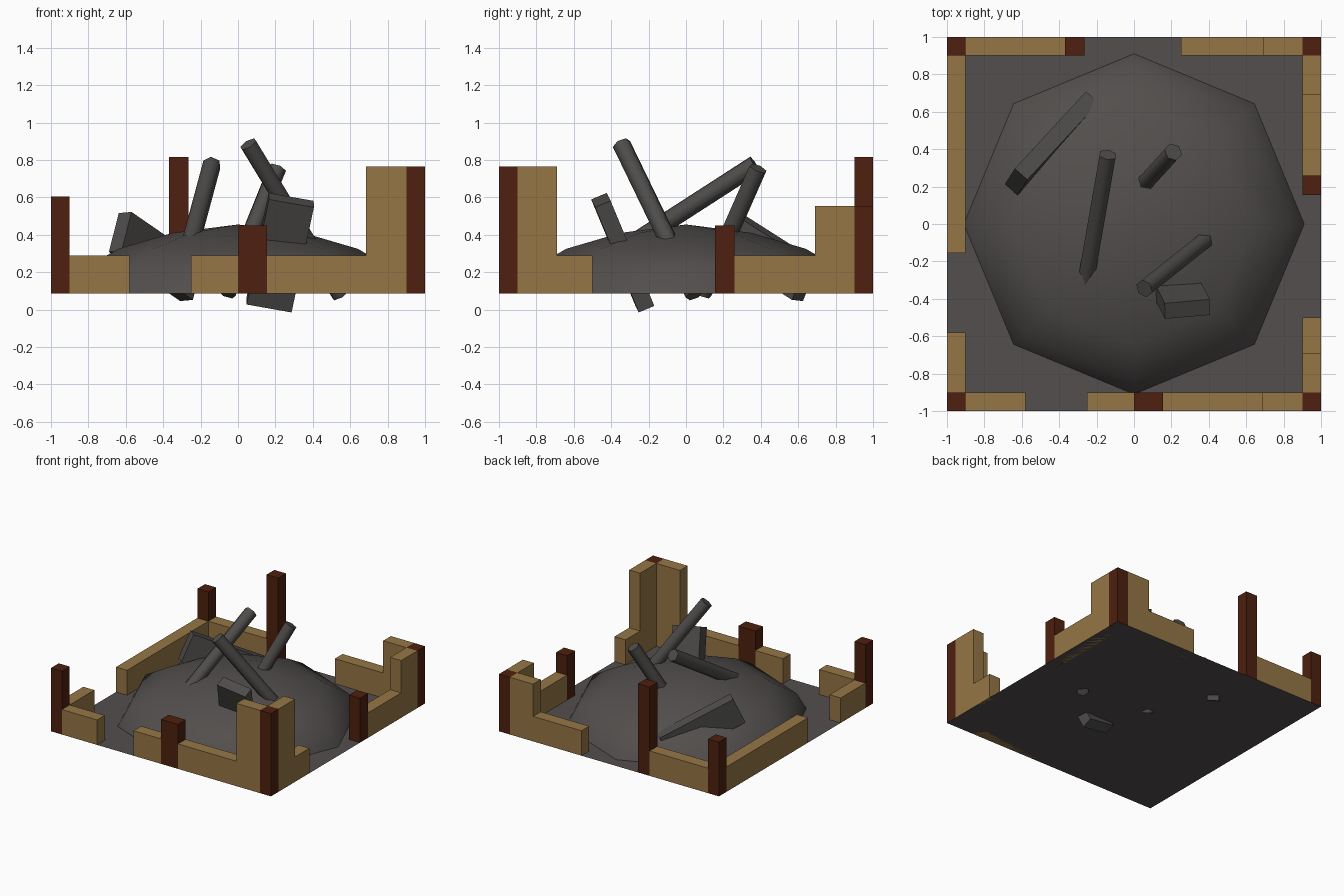
import bpy, bmesh, math
from mathutils import Vector, Matrix

if "Cube" in bpy.data.objects:
    bpy.data.objects.remove(bpy.data.objects["Cube"])


def material(name, rgb):
    m = bpy.data.materials.new(name)
    m.diffuse_color = (*rgb, 1)
    m.use_nodes = True
    m.node_tree.nodes["Principled BSDF"].inputs["Base Color"].default_value = m.diffuse_color
    return m


TAN = material("tan_plaster", (0.30, 0.18, 0.06))
WOOD = material("dark_timber", (0.077, 0.0144, 0.0045))
ASH = material("ash_grey", (0.084, 0.077, 0.074))
CHAR = material("charred_grey", (0.076, 0.073, 0.070))
G = 0.085  # ground level
T = 0.1    # wall thickness


def finish(name, bm, mat):
    bmesh.ops.recalc_face_normals(bm, faces=bm.faces)
    me = bpy.data.meshes.new(name)
    bm.to_mesh(me)
    bm.free()
    me.materials.append(mat)
    ob = bpy.data.objects.new(name, me)
    bpy.context.collection.objects.link(ob)
    return ob


def box(name, x0, x1, y0, y1, top, mat):
    bm = bmesh.new()
    bmesh.ops.create_cube(bm, size=1)
    for v in bm.verts:
        v.co = (x1 if v.co.x > 0 else x0, y1 if v.co.y > 0 else y0, top if v.co.z > 0 else G)
    return finish(name, bm, mat)


def slab(name, centre_top, axis, width_dir, length, width, thick):
    """Tilted plank: centre of one end face, direction along it, direction of its width."""
    a = Vector(axis).normalized()
    w = Vector(width_dir)
    w = (w - a * w.dot(a)).normalized()
    n = a.cross(w)
    bm = bmesh.new()
    bmesh.ops.create_cube(bm, size=1)
    c = Vector(centre_top) + a * length / 2
    for v in bm.verts:
        v.co = c + a * v.co.x * length + w * v.co.y * width + n * v.co.z * thick
    return finish(name, bm, CHAR)


def beam(name, top, bottom, r=0.05):
    """Six-sided fallen beam between two points, smooth sides and flat ends."""
    p, q = Vector(top), Vector(bottom)
    d = p - q
    bm = bmesh.new()
    mat = Matrix.Translation((p + q) / 2) @ d.to_track_quat('Z', 'Y').to_matrix().to_4x4()
    bmesh.ops.create_cone(bm, cap_ends=True, segments=6, radius1=r, radius2=r,
                          depth=d.length, matrix=mat)
    for f in bm.faces:
        f.smooth = len(f.verts) == 4
    return finish(name, bm, CHAR)


# Ground sheet
bm = bmesh.new()
bmesh.ops.create_grid(bm, x_segments=1, y_segments=1, size=1,
                      matrix=Matrix.Translation((0, 0, G)))
finish("ground", bm, ASH)

# Ash mound: eight-sided low dome
bm = bmesh.new()
rings = []
for r, z in ((0.91, G), (0.84, 0.21), (0.64, 0.325), (0.35, 0.41)):
    rings.append([bm.verts.new((r * math.cos(i * math.pi / 4), r * math.sin(i * math.pi / 4), z))
                  for i in range(8)])
peak = bm.verts.new((0, 0, 0.455))
for i in range(8):
    j = (i + 1) % 8
    for a, b in zip(rings, rings[1:]):
        bm.faces.new((a[i], a[j], b[j], b[i]))
    bm.faces.new((rings[-1][i], rings[-1][j], peak))
for f in bm.faces:
    f.smooth = True
finish("ash_mound", bm, ASH)

# Corner posts
for name, sx, sy, top in (("front_left", -1, -1, 0.605), ("front_right", 1, -1, 0.765),
                          ("back_left", -1, 1, 0.53), ("back_right", 1, 1, 0.555)):
    xs, ys = sorted((sx, sx * 0.9)), sorted((sy, sy * 0.9))
    box(name + "_post", *xs, *ys, top, WOOD)

# Wall runs along each side: (start, end, top, material)
LOW = 0.29
runs = {
    "front": ((-0.9, -0.58, LOW, TAN), (-0.25, 0, LOW, TAN), (0, 0.155, 0.45, WOOD),
              (0.155, 0.685, LOW, TAN), (0.685, 0.9, 0.765, TAN)),
    "back": ((-0.9, -0.37, LOW, TAN), (-0.37, -0.265, 0.815, WOOD),
             (0.25, 0.69, LOW, TAN), (0.69, 0.9, 0.555, TAN)),
    "left": ((-0.9, -0.58, LOW, TAN), (-0.155, 0.9, LOW, TAN)),
    "right": ((-0.9, -0.69, 0.765, TAN), (-0.69, -0.5, LOW, TAN), (0.155, 0.26, 0.45, WOOD),
              (0.26, 0.69, LOW, TAN), (0.69, 0.9, 0.555, TAN)),
}
for side, parts in runs.items():
    near = (-1, -1 + T) if side in ("front", "left") else (1 - T, 1)
    for a, b, top, mat in parts:
        name = side + ("_stud" if mat is WOOD else "_wall")
        if side in ("front", "back"):
            box(name, a, b, *near, top, mat)
        else:
            box(name, *near, a, b, top, mat)

# Fallen beams
beam("long_beam", (-0.14, 0.37, 0.775), (-0.26, -0.32, 0.33))
beam("short_beam", (0.21, 0.385, 0.755), (-0.06, 0.09, 0.085))
beam("leaning_beam", (0.055, -0.345, 0.885), (0.545, 0.045, 0.08))

# Broken planks
slab("upright_plank", (0.285, -0.455, 0.585), (-0.12, 0.235, -0.565), (0.24, 0.02, -0.04),
     0.62, 0.245, 0.09)
slab("buried_plank", (-0.63, 0.225, 0.415), (0.61, 0.66, -0.42), (0.22, 0.35, 0.91),
     0.62, 0.23, 0.09)
